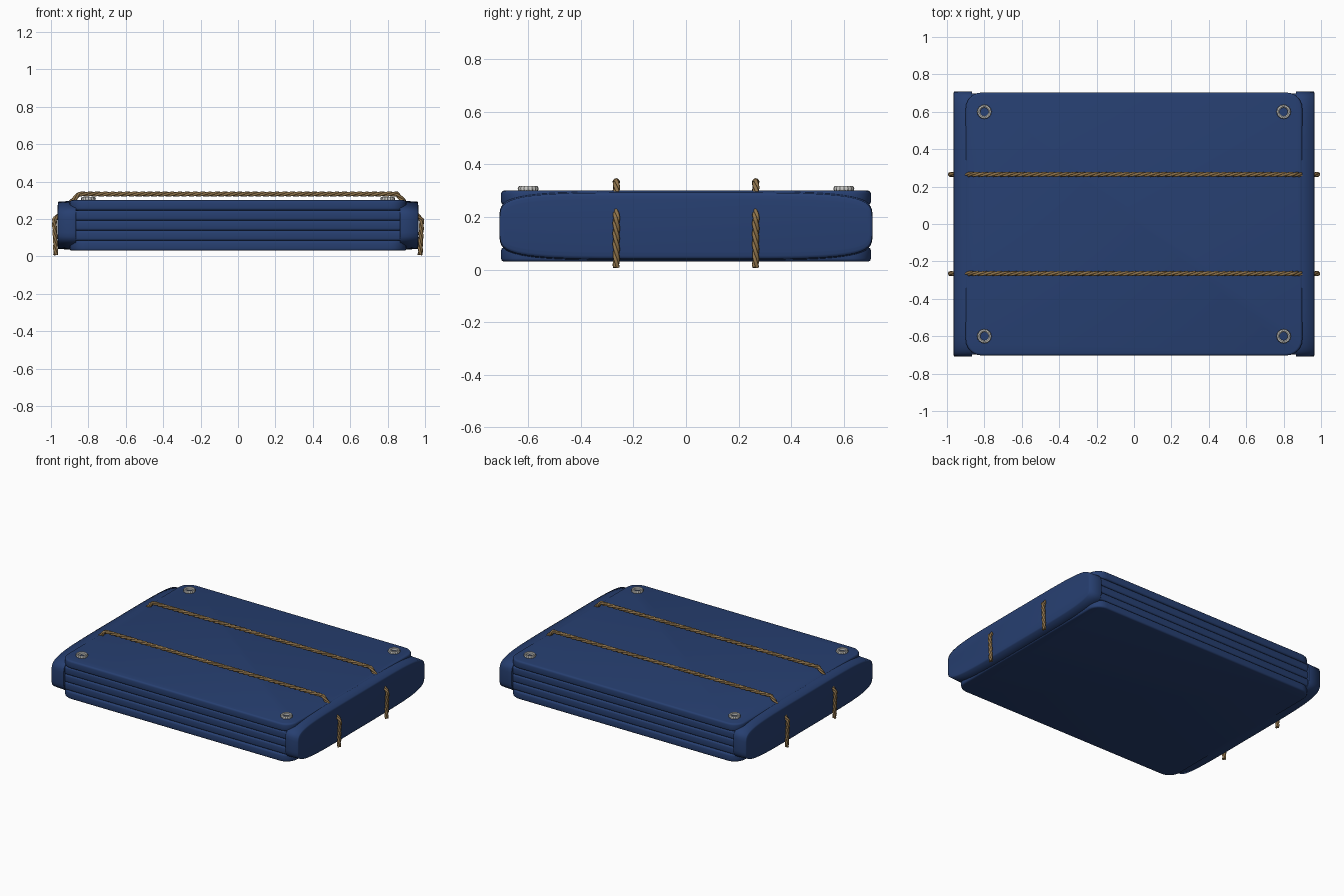
import bpy, bmesh, math
from mathutils import Vector

cube = bpy.data.objects.get("Cube")
if cube:
    bpy.data.objects.remove(cube, do_unlink=True)


def make_material(name, color, metallic=0.0):
    mat = bpy.data.materials.new(name)
    mat.use_nodes = True
    mat.diffuse_color = (*color, 1)
    shader = mat.node_tree.nodes["Principled BSDF"]
    shader.inputs["Base Color"].default_value = (*color, 1)
    shader.inputs["Roughness"].default_value = 0.7
    return mat


BLUE = make_material("blue tarp", (0.02, 0.05, 0.165))
ROPE = make_material("brown rope", (0.27, 0.17, 0.07))
METAL = make_material("pale metal", (0.6, 0.6, 0.58))


def finish(name, bm, mat, angle=35):
    bmesh.ops.recalc_face_normals(bm, faces=bm.faces)
    mesh = bpy.data.meshes.new(name)
    bm.to_mesh(mesh)
    bm.free()
    mesh.materials.append(mat)
    obj = bpy.data.objects.new(name, mesh)
    bpy.context.collection.objects.link(obj)
    bpy.ops.object.select_all(action='DESELECT')
    obj.select_set(True)
    bpy.context.view_layer.objects.active = obj
    bpy.ops.object.shade_smooth_by_angle(angle=math.radians(angle))
    return obj


def extruded(name, outline, direction, mat, bevel):
    """Extrude a closed outline and round its two rims."""
    bm = bmesh.new()
    face = bm.faces.new([bm.verts.new(p) for p in outline])
    new = bmesh.ops.extrude_face_region(bm, geom=[face])["geom"]
    moved = [g for g in new if isinstance(g, bmesh.types.BMVert)]
    bmesh.ops.translate(bm, verts=moved, vec=direction)
    rims = [e for e in bm.edges
            if abs((e.verts[0].co - e.verts[1].co).dot(Vector(direction))) < 1e-6]
    bmesh.ops.bevel(bm, geom=rims, offset=bevel, segments=3, profile=0.5,
                    affect='EDGES', clamp_overlap=True)
    return finish(name, bm, mat)


def rounded_rect(hx, hy, r, z, steps=6):
    points = []
    for k, (sx, sy) in enumerate([(1, 1), (-1, 1), (-1, -1), (1, -1)]):
        for i in range(steps + 1):
            a = math.pi / 2 * (k + i / steps)
            points.append((sx * (hx - r) + r * math.cos(a),
                           sy * (hy - r) + r * math.sin(a), z))
    return points


# Stacked folded layers: the outer two are slightly larger
LAYERS, STEP = 5, 0.054
for i in range(LAYERS):
    outer = i in (0, LAYERS - 1)
    hx, hy, r = (0.9, 0.703, 0.085) if outer else (0.89, 0.698, 0.03)
    extruded(f"tarp_layer_{i + 1}", rounded_rect(hx, hy, r, 0.03 + i * STEP),
             (0, 0, STEP), BLUE, 0.012)

# Rounded folds wrapping the two sides
def power(v, p):
    return math.copysign(abs(v) ** p, v)


for side, label in ((1, "left"), (-1, "right")):
    outline = []
    for i in range(64):
        a = math.tau * (i + 0.5) / 64
        outline.append((side * 0.865, 0.71 * power(math.cos(a), 0.4),
                        0.166 + 0.132 * power(math.sin(a), 0.4)))
    fold = extruded(f"{label}_side_fold", outline, (side * 0.1, 0, 0), BLUE, 0.004)
    # Draw in the outer rim to soften the fold
    for v in fold.data.vertices:
        t = max(0, abs(v.co.x) - 0.96) / 0.005
        v.co.z += (0.166 - v.co.z) * 0.22 * t
        v.co.y *= 1 - 0.012 * t


# Twisted ropes: three strands wound around a bent path
def sample_path(path, spacing):
    samples = []
    for a, b in zip(path, path[1:]):
        n = max(1, round((b - a).length / spacing))
        samples += [a.lerp(b, i / n) for i in range(n)]
    return samples + [path[-1]]


half = [Vector(p) for p in ((0.85, 0, 0.333), (0.982, 0, 0.195), (0.974, 0, 0.008))]
path = [Vector((-p.x, 0, p.z)) for p in reversed(half)] + half
samples = sample_path(path, 0.01)

for y, label in ((-0.265, "front"), (0.265, "back")):
    curve = bpy.data.curves.new(f"{label}_rope", 'CURVE')
    curve.dimensions = '3D'
    curve.bevel_depth = 0.0075
    curve.bevel_resolution = 1
    curve.use_fill_caps = True
    for strand in range(3):
        spline = curve.splines.new('POLY')
        spline.points.add(len(samples) - 1)
        for i, p in enumerate(samples):
            ahead = samples[min(i + 1, len(samples) - 1)]
            behind = samples[max(i - 1, 0)]
            tangent = (ahead - behind).normalized()
            normal = tangent.cross(Vector((0, 1, 0)))
            a = math.tau * (i / 12 + strand / 3)
            q = p + 0.0065 * (math.cos(a) * normal + math.sin(a) * Vector((0, 1, 0)))
            spline.points[i].co = (q.x, q.y + y, q.z, 1)
    curve.materials.append(ROPE)
    rope = bpy.data.objects.new(f"{label}_rope", curve)
    bpy.context.collection.objects.link(rope)

# Metal eyelets with a toothed outer rim
def eyelet(name, x, y):
    bm = bmesh.new()
    n = 32
    section = ((0.022, 0.300), (0.022, 0.314), (0.028, 0.318), (0.035, 0.317),
               (0.040, 0.309), (0.038, 0.300))
    rings = []
    for i in range(n):
        a = math.tau * i / n
        ring = []
        for k, (r, z) in enumerate(section):
            r -= 0.004 if k > 3 and i % 2 else 0
            ring.append(bm.verts.new((x + r * math.cos(a), y + r * math.sin(a), z)))
        rings.append(ring)
    m = len(section)
    for i in range(n):
        a, b = rings[i], rings[(i + 1) % n]
        for k in range(m):
            bm.faces.new((a[k], b[k], b[(k + 1) % m], a[(k + 1) % m]))
    return finish(name, bm, METAL)


for sx, x_label in ((1, "left"), (-1, "right")):
    for sy, y_label in ((-1, "front"), (1, "back")):
        eyelet(f"{y_label}_{x_label}_eyelet", sx * 0.8, sy * 0.6)
